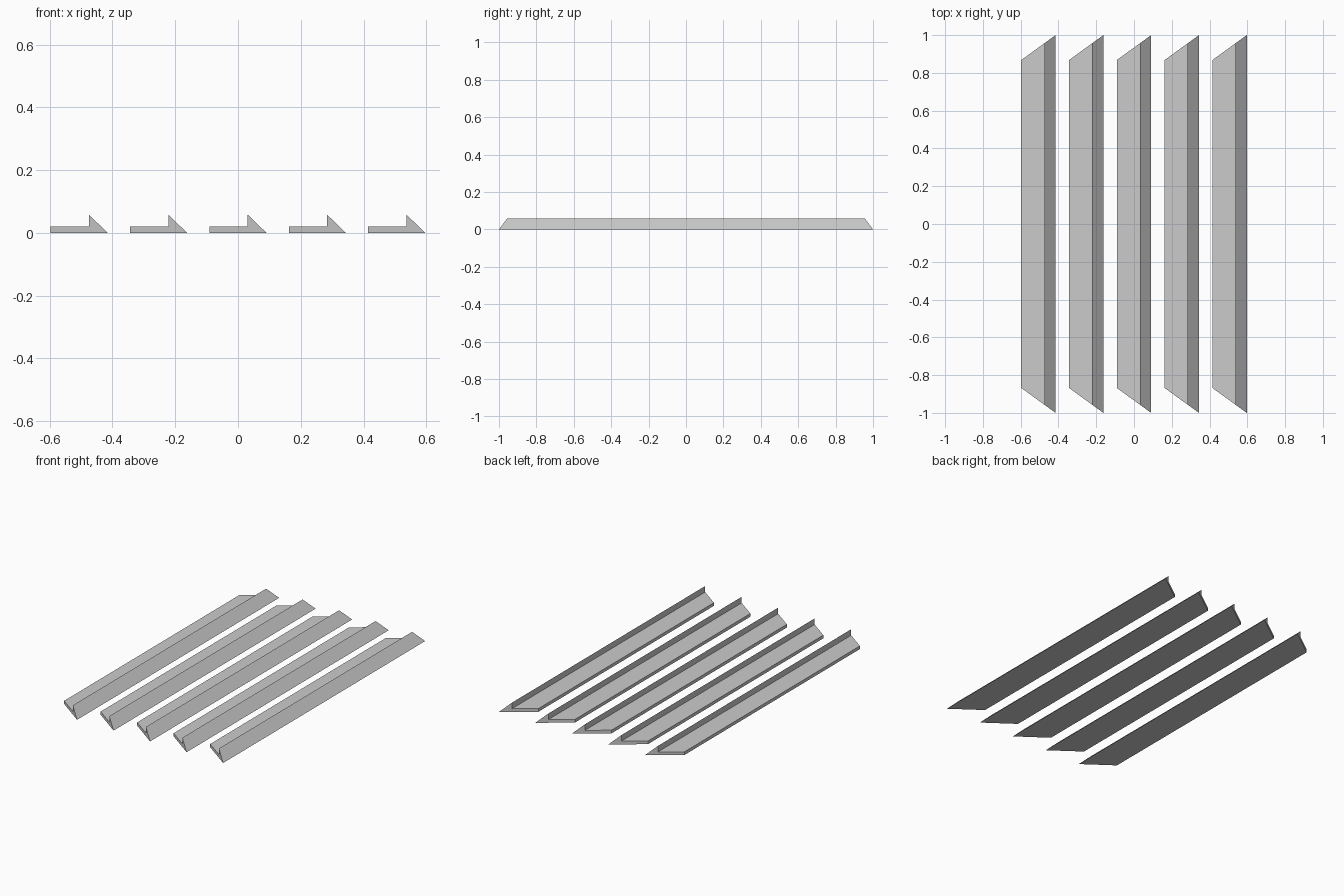
import bpy, bmesh

if "Cube" in bpy.data.objects:
    bpy.data.objects.remove(bpy.data.objects["Cube"])

# Plain grey finish
grey = bpy.data.materials.new("grey")
grey.diffuse_color = (0.6, 0.6, 0.6, 1)
grey.use_nodes = True
grey.node_tree.nodes["Principled BSDF"].inputs["Base Color"].default_value = grey.diffuse_color

COUNT, PITCH, WIDTH = 5, 0.253, 0.182
SHORT, LONG = 0.868, 1.0      # half lengths along the back and front edges

# Cross-section: flat flange, upright step, sloping face
PROFILE = [(0, 0), (WIDTH, 0), (0.122, 0.058), (0.122, 0.02), (0, 0.02)]


def slat(name, x0):
    """Extruded profile with vertically mitred ends."""
    bm = bmesh.new()
    rings = []
    for side in (-1, 1):
        rings.append([bm.verts.new((x0 + x, side * (SHORT + (LONG - SHORT) * x / WIDTH), z))
                      for x, z in PROFILE])
    a, b = rings
    n = len(PROFILE)
    bm.faces.new(a)
    bm.faces.new(b[::-1])
    for i in range(n):
        j = (i + 1) % n
        bm.faces.new((a[i], b[i], b[j], a[j]))
    bmesh.ops.recalc_face_normals(bm, faces=bm.faces)
    mesh = bpy.data.meshes.new(name)
    bm.to_mesh(mesh)
    bm.free()
    mesh.materials.append(grey)
    bpy.context.collection.objects.link(bpy.data.objects.new(name, mesh))


# Row of parallel slats
start = -((COUNT - 1) * PITCH + WIDTH) / 2
for k in range(COUNT):
    slat(f"slat_{k + 1}", start + k * PITCH)
